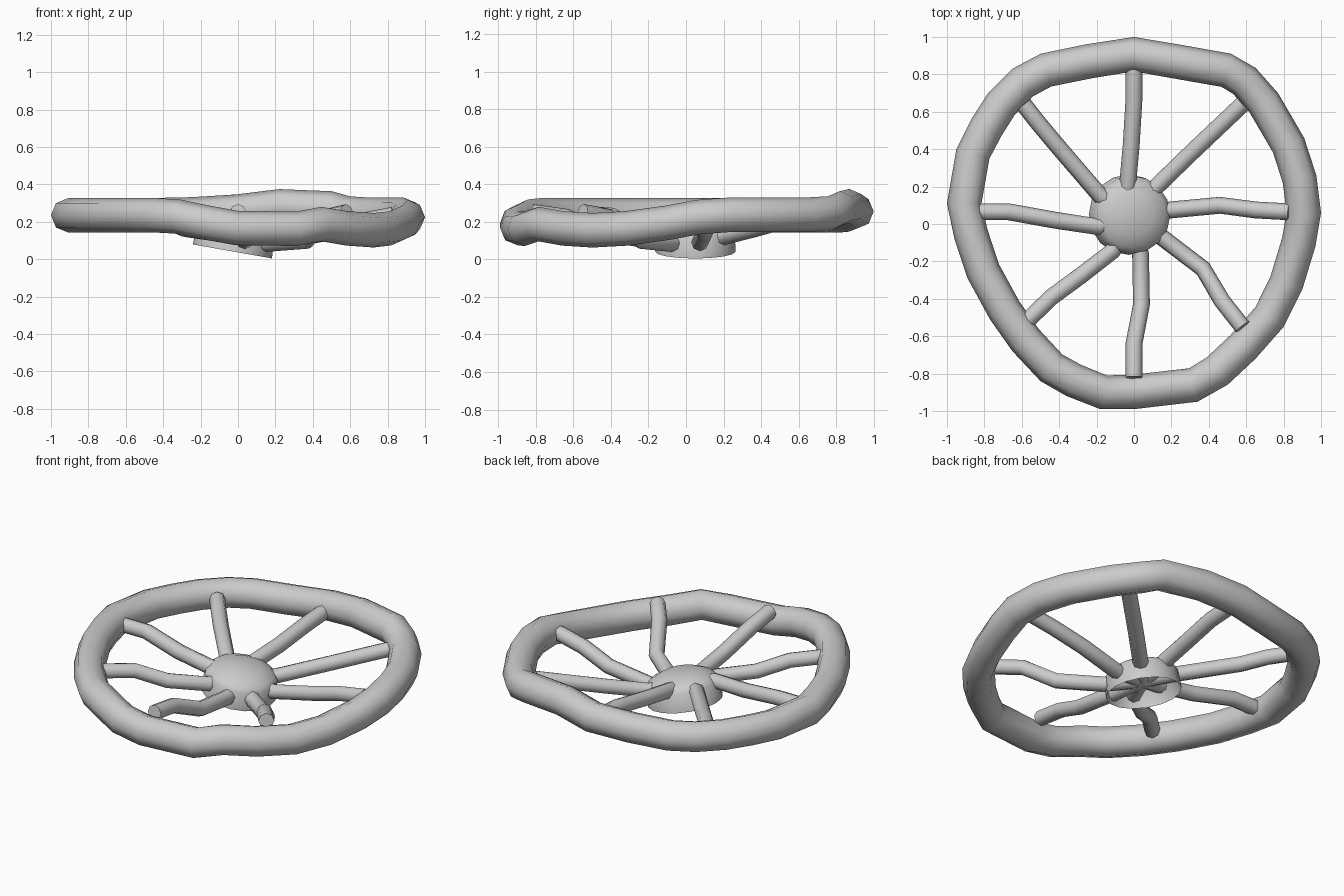
import bpy, bmesh, math
from mathutils import Vector, Matrix

if "Cube" in bpy.data.objects:
    bpy.data.objects.remove(bpy.data.objects["Cube"])


def finish(name, bm, angle):
    bmesh.ops.recalc_face_normals(bm, faces=bm.faces)
    me = bpy.data.meshes.new(name)
    bm.to_mesh(me)
    bm.free()
    ob = bpy.data.objects.new(name, me)
    bpy.context.collection.objects.link(ob)
    bpy.ops.object.select_all(action='DESELECT')
    ob.select_set(True)
    bpy.context.view_layer.objects.active = ob
    bpy.ops.object.shade_smooth_by_angle(angle=math.radians(angle))
    return ob


def tube(name, pts, radius, closed=False, sides=8, angle=60):
    """Sweep a regular polygon along a path; mitred rings, up is near z."""
    bm = bmesh.new()
    n = len(pts)
    rings = []
    for i, p in enumerate(pts):
        a = pts[(i - 1) % n] if closed or i > 0 else p
        b = pts[(i + 1) % n] if closed or i < n - 1 else p
        t = (b - a).normalized()
        side = t.cross(Vector((0, 0, 1))).normalized()
        up = side.cross(t)
        rings.append([bm.verts.new(p + radius * (math.cos(k * math.tau / sides) * side
                                                 + math.sin(k * math.tau / sides) * up))
                      for k in range(sides)])
    for i in range(n if closed else n - 1):
        r, s = rings[i], rings[(i + 1) % n]
        for k in range(sides):
            m = (k + 1) % sides
            bm.faces.new((r[k], r[m], s[m], s[k]))
    if not closed:
        bm.faces.new(rings[0])
        bm.faces.new(rings[-1])
    return finish(name, bm, angle)


# Warped rim: outer outline x, y and centre height, counter-clockwise from +x
outline = [
    (1.0, .06, .225), (.975, .26, .238), (.91, .46, .238), (.77, .70, .238),
    (.65, .835, .245), (.52, .91, .272), (.24, .96, .283), (0, 1.0, .255),
    (-.26, .96, .24), (-.50, .91, .235), (-.65, .83, .235), (-.78, .70, .235),
    (-.87, .56, .235), (-.95, .40, .235), (-1.0, .11, .235), (-.96, -.08, .235),
    (-.89, -.29, .235), (-.77, -.51, .235), (-.65, -.68, .235), (-.50, -.84, .235),
    (-.36, -.92, .228), (-.18, -.99, .195), (0, -.99, .167), (.34, -.95, .163),
    (.50, -.86, .188), (.65, -.72, .165), (.80, -.55, .155), (.90, -.35, .165),
    (.97, -.12, .195)]
R = .092
rim = []
for i, (x, y, z) in enumerate(outline):
    a, b = outline[i - 1], outline[(i + 1) % len(outline)]
    t = Vector((b[0] - a[0], b[1] - a[1])).normalized()
    rim.append(Vector((x - t.y * R, y + t.x * R, z)))
tube("rim", rim, R, closed=True)

# Bent spokes, all starting inside the hub
centre = (-.02, .05, .12)
spokes = [
    [(.195, .075, .09), (.46, .10, .14), (.65, .075, .20), (.83, .065, .235)],
    [(.12, .20, .12), (.30, .375, .165), (.585, .645, .24)],
    [(-.035, .20, .165), (-.015, .42, .19), (0, .67, .23), (0, .83, .24)],
    [(-.18, .15, .175), (-.42, .43, .205), (-.52, .55, .235), (-.59, .64, .24)],
    [(-.19, -.015, .18), (-.42, .02, .195), (-.67, .065, .235), (-.83, .065, .235)],
    [(-.115, -.145, .14), (-.29, -.28, .165), (-.44, -.39, .23), (-.58, -.525, .24)],
    [(.035, -.16, .10), (.04, -.43, .135), (0, -.64, .225), (0, -.82, .25)],
    [(.16, -.08, .085), (.37, -.24, .10), (.47, -.41, .225), (.58, -.55, .25)]]
for i, path in enumerate(spokes):
    tube(f"spoke_{i + 1}", [Vector(p) for p in [centre] + path], .045)

# Tilted domed hub, open underneath
bm = bmesh.new()
profile = [(.215, 0), (.208, .11), (.18, .14), (.11, .172)]
N = 16
rings = [[bm.verts.new((r * math.cos(k * math.tau / N), r * math.sin(k * math.tau / N), z))
          for k in range(N)] for r, z in profile]
for r, s in zip(rings, rings[1:]):
    for k in range(N):
        m = (k + 1) % N
        bm.faces.new((r[k], r[m], s[m], s[k]))
top = bm.verts.new((0, 0, .182))
for k in range(N):
    bm.faces.new((rings[-1][k], rings[-1][(k + 1) % N], top))
bm.transform(Matrix.Translation((-.03, .05, .042)) @ Matrix.Rotation(math.radians(10), 4, 'Y'))
finish("hub", bm, 40)
